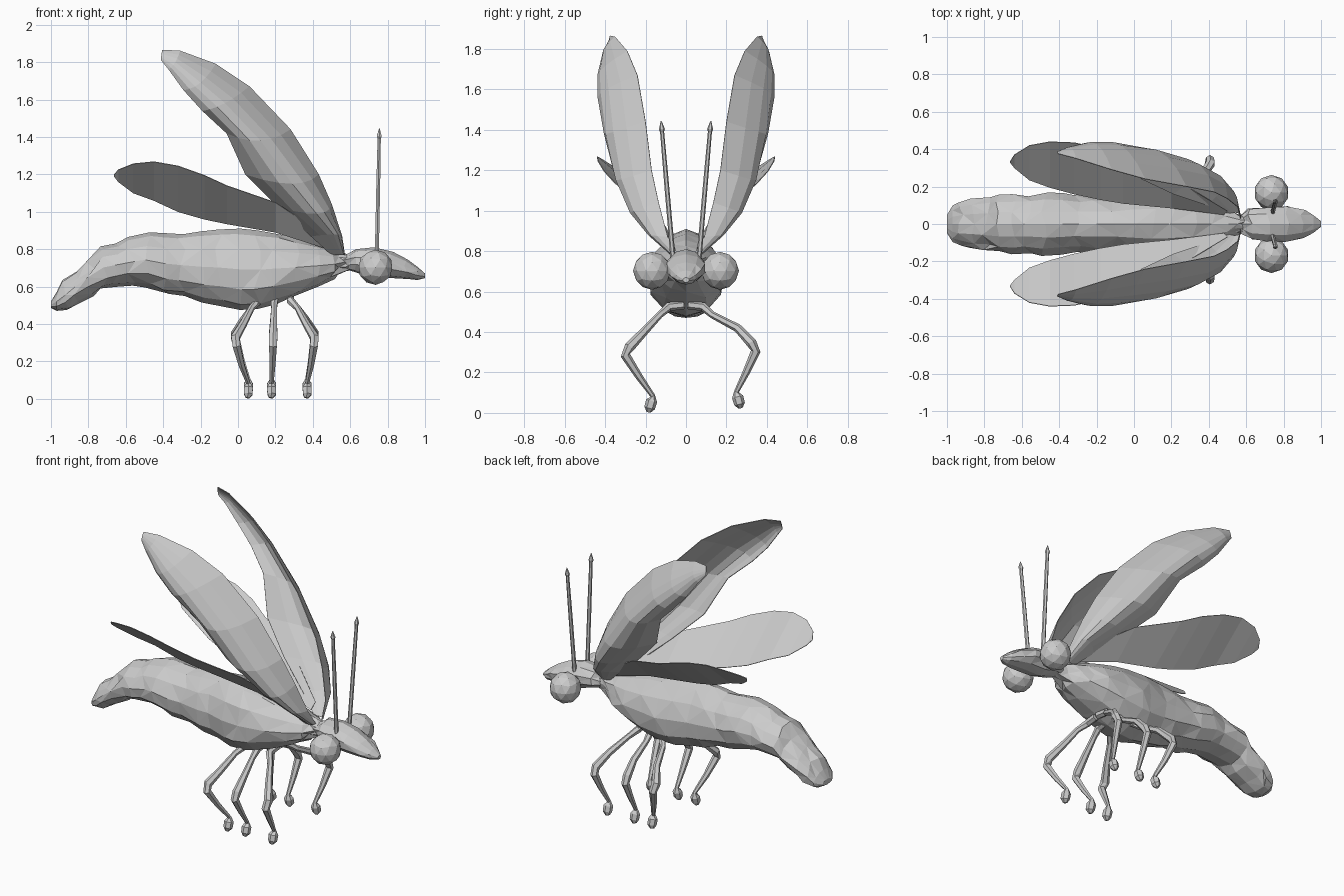
import bpy, math, random
from mathutils import Vector

if "Cube" in bpy.data.objects:
    bpy.data.objects.remove(bpy.data.objects["Cube"])
random.seed(4)


def make(name, verts, faces):
    me = bpy.data.meshes.new(name)
    me.from_pydata([tuple(v) for v in verts], [], faces)
    me.update()
    ob = bpy.data.objects.new(name, me)
    bpy.context.collection.objects.link(ob)
    return ob


def skin(name, rings):
    """Bridge equal closed rings and cap both ends."""
    n, verts = len(rings[0]), [v for r in rings for v in r]
    faces = [list(range(n))[::-1], list(range(len(verts) - n, len(verts)))]
    for i in range(len(rings) - 1):
        for j in range(n):
            a, b = i * n + j, i * n + (j + 1) % n
            if (i + j) % 2:
                faces += [(a, b, b + n), (a, b + n, a + n)]
            else:
                faces += [(a, b, a + n), (b, b + n, a + n)]
    return make(name, verts, faces)


def hull(name, table, n, pear, jitter):
    """Loft along x from rows of (x, bottom z, top z, half width)."""
    rings = []
    for x, lo, hi, w in table:
        ring = []
        for j in range(n):
            a = 2 * math.pi * j / n
            k = 1 + random.uniform(-jitter, jitter)
            y = w * math.sin(a) * (1 - pear * math.cos(a)) * k
            z = (lo + hi) / 2 + (hi - lo) / 2 * math.cos(a)
            dx = random.uniform(-jitter, jitter) * 0.5 if abs(x) < 0.95 else 0
            ring.append((x + dx, y, z))
        rings.append(ring)
    return skin(name, rings)


def tube(name, pts, radii, n=6):
    pts = [Vector(p) for p in pts]
    rings = []
    for i, p in enumerate(pts):
        t = (pts[min(i + 1, len(pts) - 1)] - pts[max(i - 1, 0)]).normalized()
        u = t.cross(Vector((1, 0, 0))).normalized()
        v = t.cross(u)
        rings.append([p + radii[i] * (math.cos(a) * u + math.sin(a) * v)
                      for a in (2 * math.pi * j / n for j in range(n))])
    return skin(name, rings)


def wing(name, lead, crest, trail, side, cols):
    """Sheet curved from the leading edge over the crest to the trailing edge."""
    verts, faces = [], []
    rows = len(lead)
    for i in range(rows):
        a, b = Vector(lead[i]), Vector(trail[i])
        bow = Vector(crest[i]) - (a + b) / 2 if crest else Vector()
        for j in range(cols + 1):
            t = j / cols
            p = a.lerp(b, t) + bow * 4 * t * (1 - t)
            verts.append((p.x, p.y * side, p.z))
    for i in range(rows - 1):
        for j in range(cols):
            k = i * (cols + 1) + j
            f = (k, k + 1, k + cols + 2, k + cols + 1)
            faces.append(f if side < 0 else f[::-1])
    ob = make(name, verts, faces)
    mod = ob.modifiers.new("thickness", "SOLIDIFY")
    mod.thickness, mod.offset = 0.004, 0
    return ob


# Thorax and segmented abdomen
hull("body", [
    (-1.0, .485, .52, .05), (-.97, .47, .57, .095), (-.92, .475, .635, .115),
    (-.86, .51, .685, .13), (-.79, .55, .745, .14), (-.72, .59, .815, .15),
    (-.65, .60, .83, .155), (-.57, .605, .865, .15), (-.48, .595, .89, .165),
    (-.38, .56, .885, .16), (-.30, .55, .88, .15), (-.20, .515, .895, .16),
    (-.10, .50, .905, .155), (.0, .475, .91, .175), (.10, .48, .90, .185),
    (.20, .505, .885, .185), (.32, .55, .855, .165), (.42, .60, .825, .13),
    (.50, .64, .80, .095), (.56, .675, .785, .055), (.60, .69, .765, .045)],
    12, .18, .045)

# Head with pointed snout
hull("head", [
    (.57, .69, .765, .05), (.62, .675, .80, .085), (.72, .645, .81, .095),
    (.82, .645, .785, .10), (.90, .64, .745, .08), (.96, .635, .705, .05),
    (1.0, .645, .67, .015)], 10, 0, .03)

for s, label in ((-1, "near"), (1, "far")):
    # Round eyes
    bpy.ops.mesh.primitive_ico_sphere_add(subdivisions=2, radius=.094,
                                          location=(.735, s * .168, .703))
    bpy.context.object.name = label + "_eye"

    # Antennae with arrow-like tips
    base, tip = Vector((.742, s * .064, .76)), Vector((.756, s * .123, 1.445))
    ts = (0, .25, .5, .75, .92, .94, 1)
    tube(label + "_antenna", [base.lerp(tip, t) for t in ts],
         (.013, .012, .012, .011, .010, .015, .002), 6)

    # Forewings, arched outward with the rear lobe curling back in
    lead = [(.57, .03, .77), (.555, .09, .87), (.50, .135, 1.04), (.43, .17, 1.20),
            (.28, .20, 1.44), (.06, .24, 1.67), (-.12, .29, 1.79),
            (-.31, .35, 1.86), (-.405, .375, 1.865)]
    crest = [(.555, .06, .77), (.51, .185, .88), (.42, .275, .99), (.29, .345, 1.15),
             (.12, .395, 1.38), (-.07, .42, 1.58), (-.20, .425, 1.69),
             (-.335, .405, 1.80), (-.41, .382, 1.835)]
    trail = [(.50, .055, .77), (.39, .10, .87), (.21, .16, 1.03), (.04, .24, 1.20),
             (-.06, .34, 1.42), (-.19, .40, 1.54), (-.29, .41, 1.65),
             (-.37, .40, 1.76), (-.41, .385, 1.81)]
    wing(label + "_forewing", lead, crest, trail, s, 6)

    # Flat hindwings
    upper = [(.50, .07, .85), (.20, .25, 1.05), (-.06, .355, 1.14), (-.18, .405, 1.195),
             (-.32, .435, 1.245), (-.45, .44, 1.268), (-.56, .42, 1.257), (-.64, .37, 1.225)]
    lower = [(.48, .05, .80), (.20, .085, .89), (-.06, .11, .935), (-.18, .13, .96),
             (-.32, .16, 1.0), (-.45, .195, 1.06), (-.56, .235, 1.10), (-.64, .30, 1.16)]
    wing(label + "_hindwing", upper + [(-.662, .335, 1.20)], None,
         lower + [(-.663, .33, 1.19)], s, 1)

    # Three jointed legs per side: hip, knee, ankle x positions
    knee_y, foot_y, lift = (.30, .165, 0) if s < 0 else (.345, .25, .02)
    for leg, hip, knee, foot in (("rear", .11, -.015, .055),
                                 ("middle", .195, .188, .18),
                                 ("front", .28, .41, .37)):
        bend = hip + (knee - hip) * .3
        path = [(hip, s * .01, .535), (hip, s * .085, .525), (bend, s * .13, .485),
                ((bend + knee) / 2, s * (knee_y - .09), .40 + lift),
                (knee, s * (knee_y - .02), .325 + lift),
                (knee + (foot - knee) * .1, s * knee_y, .285 + lift),
                ((knee + foot) / 2, s * (knee_y + foot_y) / 2, .18 + lift),
                (foot, s * foot_y, .085 + lift),
                (foot, s * (foot_y + .005), .06 + lift),
                (foot, s * (foot_y + .015), .025 + lift),
                (foot - .005, s * (foot_y + .02), .005 + lift)]
        tube(f"{label}_{leg}_leg", path,
             (.022, .022, .017, .021, .026, .024, .018, .012, .028, .027, .012), 6)
